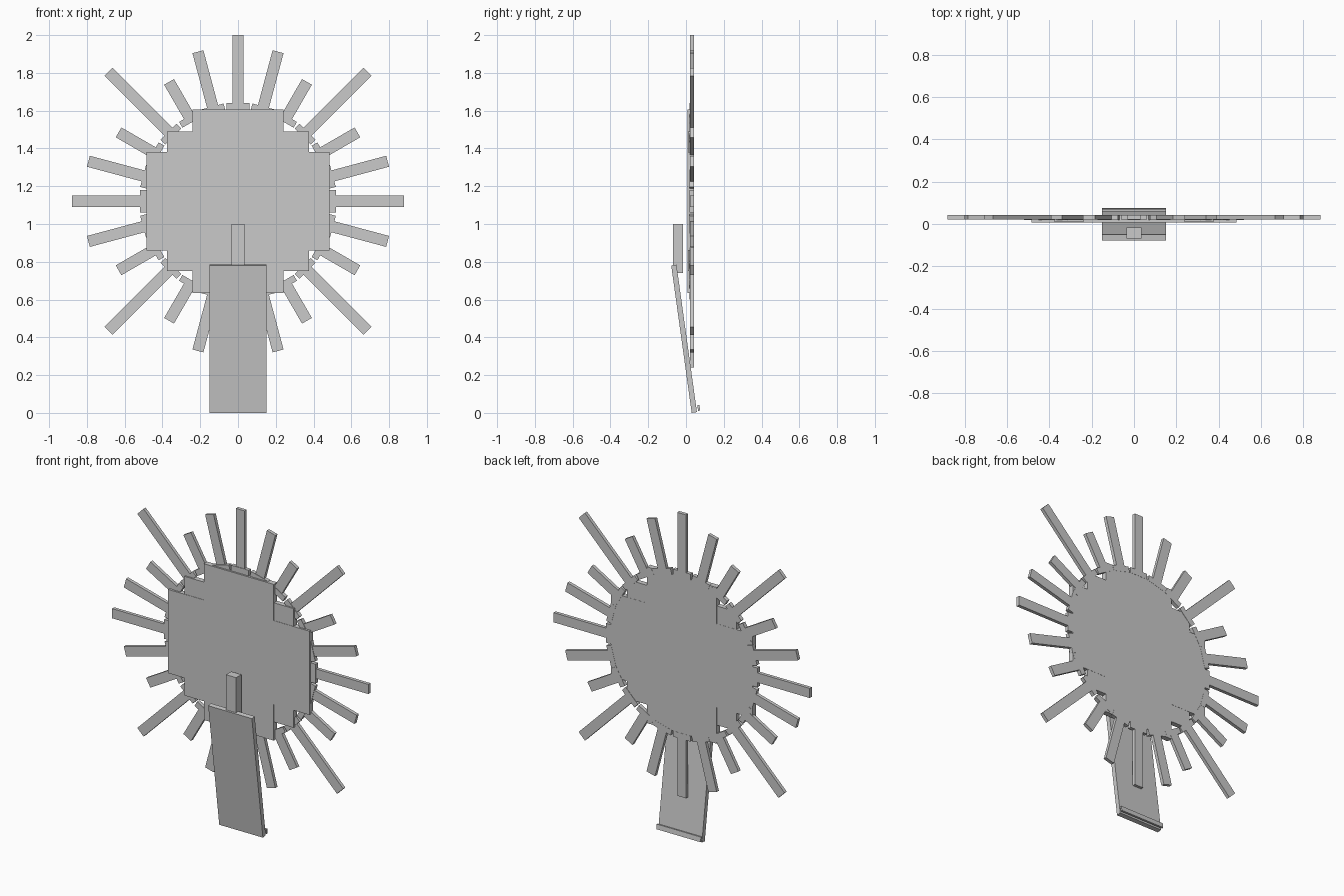
import bpy
from math import radians
from mathutils import Matrix, Vector

if "Cube" in bpy.data.objects:
    bpy.data.objects.remove(bpy.data.objects["Cube"], do_unlink=True)

grey = bpy.data.materials.new("light_grey")
grey.use_nodes = True
colour = (0.59, 0.59, 0.59, 1)
grey.diffuse_color = colour
grey.node_tree.nodes["Principled BSDF"].inputs["Base Color"].default_value = colour


def box(name, low, high, transform=Matrix()):
    """Box between two corners, then moved by a matrix."""
    low, high = Vector(low), Vector(high)
    bpy.ops.mesh.primitive_cube_add(size=1)
    ob = bpy.context.object
    ob.name = name
    size = Matrix.Diagonal((high - low).to_4d())
    ob.data.transform(transform @ Matrix.Translation((low + high) / 2) @ size)
    ob.data.materials.append(grey)
    return ob


hub = Matrix.Translation((0, 0, 1.12))

# Stepped disc made of three crossing plates
for name, x, z, front, back in (
    ("disc_wide_plate", 0.485, 0.26, 0.008, 0.042),
    ("disc_tall_plate", 0.24, 0.485, 0.008, 0.042),
    ("disc_square_plate", 0.375, 0.37, 0.010, 0.041),
):
    box(name, (-x, front, -z), (x, back, z), hub)

# Ring of short blocks, each carrying a ray; ray length repeats by quarter
reach = [0.88, 0.82, 0.73, 0.97, 0.73, 0.82]
for i in range(24):
    turn = hub @ Matrix.Rotation(radians(15 * i), 4, "Y")
    box(f"ring_block_{i}", (-0.06, 0.019, 0.485), (0.06, 0.043, 0.52), turn)
    box(f"ray_{i}", (-0.03, 0.022, 0.50), (0.03, 0.043, reach[i % 6]), turn)

# Leaning handle board with a lip behind its foot
lean = Matrix.Translation((0, 0.044, 0.002)) @ Matrix.Rotation(radians(7.9), 4, "X")
box("handle_board", (-0.15, -0.014, 0), (0.15, 0.014, 0.788), lean)
box("handle_lip", (-0.152, 0.021, 0.006), (0.152, 0.032, 0.036), lean)

# Upright peg above the handle
box("peg", (-0.035, -0.068, 0.74), (0.035, -0.017, 1.0))
